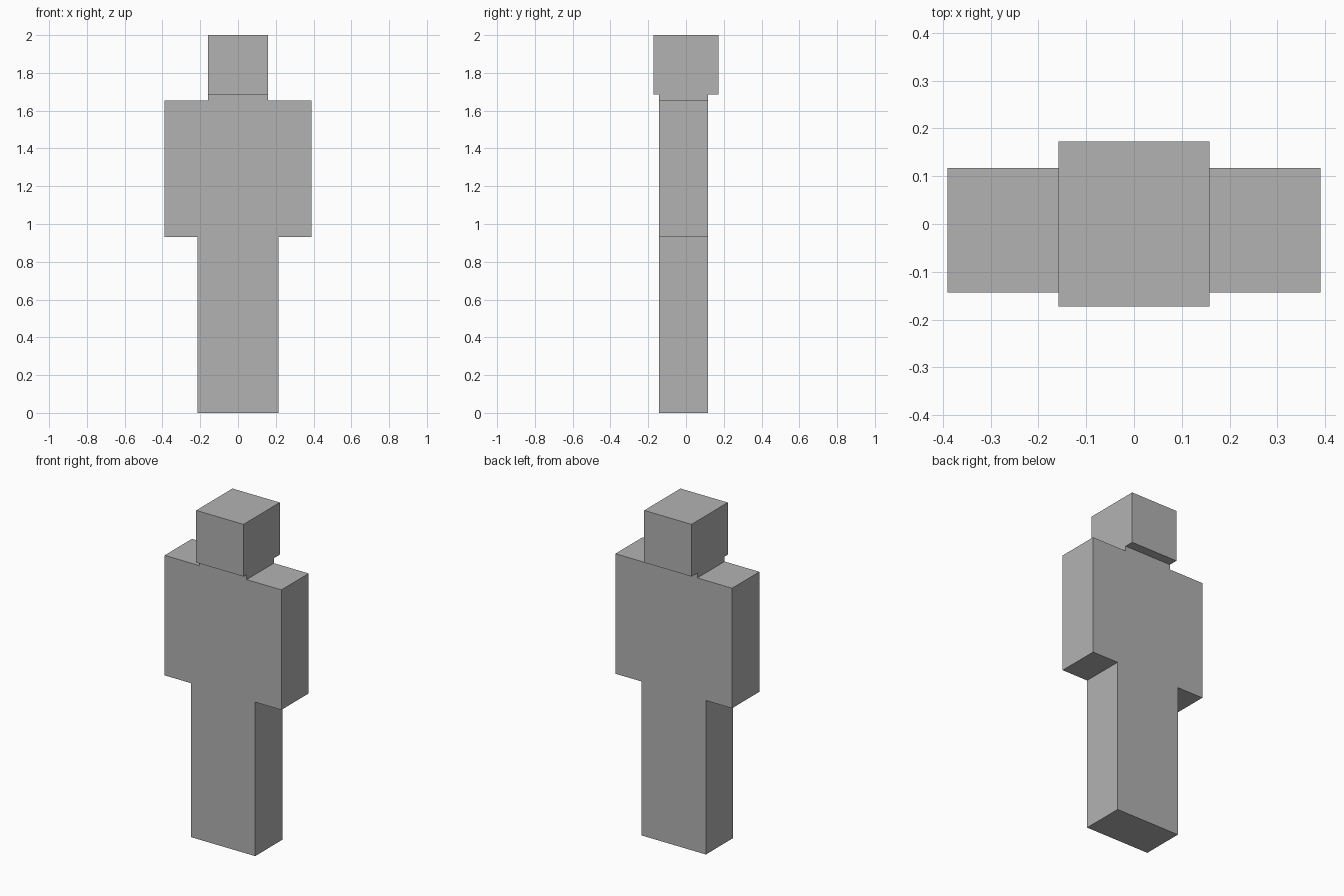
import bpy
import bmesh

cube = bpy.data.objects.get("Cube")
if cube:
    bpy.data.objects.remove(cube, do_unlink=True)

# One plain grey for the whole figure
grey = bpy.data.materials.new("plain grey")
grey.use_nodes = True
colour = (0.448, 0.448, 0.448, 1)
grey.diffuse_color = colour
grey.node_tree.nodes["Principled BSDF"].inputs["Base Color"].default_value = colour


def extruded(name, half_profile, front, back):
    """Mirror a half outline of (x, z) points and extrude it along y."""
    outline = half_profile + [(-x, z) for x, z in reversed(half_profile)]
    bm = bmesh.new()
    face = bm.faces.new([bm.verts.new((x, front, z)) for x, z in outline])
    result = bmesh.ops.extrude_face_region(bm, geom=[face])
    moved = [g for g in result["geom"] if isinstance(g, bmesh.types.BMVert)]
    bmesh.ops.translate(bm, verts=moved, vec=(0, back - front, 0))
    bmesh.ops.recalc_face_normals(bm, faces=bm.faces)
    mesh = bpy.data.meshes.new(name)
    bm.to_mesh(mesh)
    bm.free()
    mesh.materials.append(grey)
    obj = bpy.data.objects.new(name, mesh)
    bpy.context.collection.objects.link(obj)
    return obj


leg, arm, head = 0.215, 0.39, 0.158
hip, shoulder, chin, crown = 0.93, 1.655, 1.685, 2.0

# Legs, torso with arms, and neck share one flush slab
extruded("body",
         [(leg, 0), (leg, hip), (arm, hip), (arm, shoulder),
          (head, shoulder), (head, chin)],
         -0.143, 0.117)

# Head is a deeper block that overhangs the neck front and back
extruded("head", [(head, chin), (head, crown)], -0.173, 0.173)
